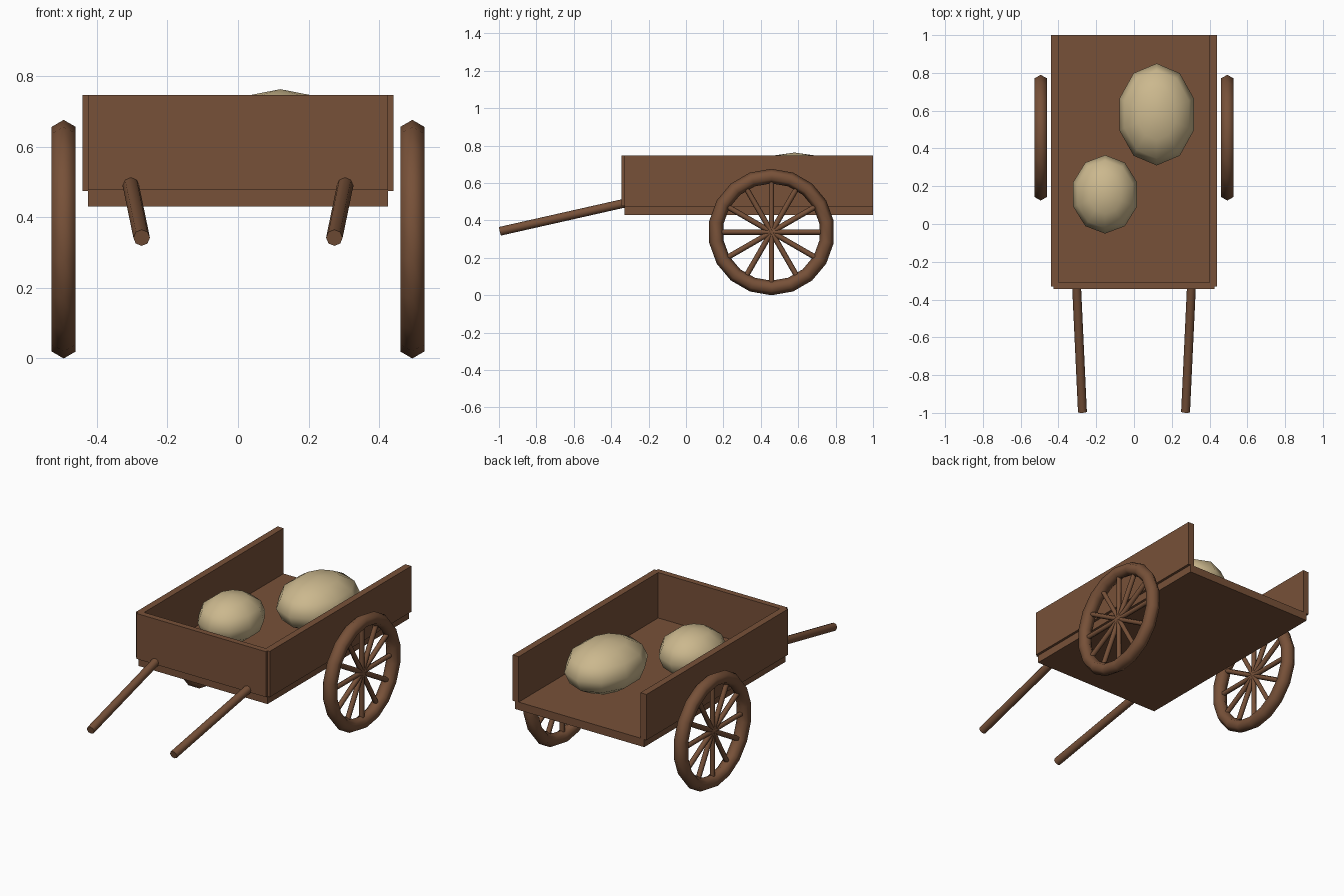
import bpy, bmesh, math
from mathutils import Vector, Matrix

if "Cube" in bpy.data.objects:
    bpy.data.objects.remove(bpy.data.objects["Cube"])


def material(name, rgb):
    m = bpy.data.materials.new(name)
    m.diffuse_color = (*rgb, 1)
    m.use_nodes = True
    m.node_tree.nodes["Principled BSDF"].inputs["Base Color"].default_value = m.diffuse_color
    return m


WOOD = material("brown wood", (0.185, 0.082, 0.040))
SACK = material("pale burlap", (0.60, 0.48, 0.27))


def finish(bm, name, mat, smooth=None):
    bmesh.ops.recalc_face_normals(bm, faces=bm.faces)
    me = bpy.data.meshes.new(name)
    bm.to_mesh(me)
    bm.free()
    me.materials.append(mat)
    ob = bpy.data.objects.new(name, me)
    bpy.context.collection.objects.link(ob)
    if smooth is not None:
        bpy.ops.object.select_all(action='DESELECT')
        ob.select_set(True)
        bpy.context.view_layer.objects.active = ob
        bpy.ops.object.shade_smooth_by_angle(angle=math.radians(smooth))
    return ob


def box(name, lo, hi):
    lo, hi = Vector(lo), Vector(hi)
    bm = bmesh.new()
    bmesh.ops.create_cube(bm, size=1, matrix=Matrix.Translation((lo + hi) / 2)
                          @ Matrix.Diagonal((*(hi - lo), 1)))
    return finish(bm, name, WOOD)


def add_rod(bm, a, b, r, sides):
    a, b = Vector(a), Vector(b)
    rot = (b - a).to_track_quat('Z', 'Y').to_matrix().to_4x4()
    bmesh.ops.create_cone(bm, cap_ends=True, segments=sides, radius1=r, radius2=r,
                          depth=(b - a).length,
                          matrix=Matrix.Translation((a + b) / 2) @ rot)


# Cart bed: floor, front panel and two side panels, open at the back
box("floor", (-0.425, -0.33, 0.43), (0.425, 1.0, 0.477))
box("front_panel", (-0.425, -0.345, 0.477), (0.425, -0.31, 0.747))
for side, s in (("left", -1), ("right", 1)):
    xs = sorted((s * 0.40, s * 0.44))
    box(side + "_panel", (xs[0], -0.33, 0.475), (xs[1], 1.0, 0.747))

    # Pull handles
    bm = bmesh.new()
    add_rod(bm, (s * 0.304, -0.33, 0.492), (s * 0.273, -0.995, 0.342), 0.0235, 8)
    finish(bm, side + "_handle", WOOD, 50)

    # Wheel rim: hexagonal section swept around the hub centre
    cx, cy, cz = s * 0.494, 0.457, 0.338
    major, minor, seg, sec = 0.299, 0.039, 18, 6
    bm = bmesh.new()
    rings = []
    for i in range(seg):
        a = math.pi / 2 + 2 * math.pi * i / seg
        ring = []
        for j in range(sec):
            b = 2 * math.pi * j / sec
            r = major + minor * math.cos(b)
            ring.append(bm.verts.new((cx + minor * math.sin(b),
                                      cy + r * math.cos(a), cz + r * math.sin(a))))
        rings.append(ring)
    for i in range(seg):
        p, q = rings[i], rings[(i + 1) % seg]
        for j in range(sec):
            k = (j + 1) % sec
            bm.faces.new((p[j], p[k], q[k], q[j]))
    finish(bm, side + "_wheel_rim", WOOD, 80)

    # Spokes: six rods crossing the wheel centre
    bm = bmesh.new()
    for i in range(6):
        a = math.pi * i / 6
        d = Vector((0, math.cos(a), math.sin(a))) * 0.29
        c = Vector((cx, cy, cz))
        add_rod(bm, c - d, c + d, 0.0145, 6)
    finish(bm, side + "_wheel_spokes", WOOD, 65)


# Sacks lying on the floor
def sack(name, centre, radii):
    bm = bmesh.new()
    bmesh.ops.create_uvsphere(bm, u_segments=10, v_segments=6, radius=1)
    # turn so that one vertical edge points along +y
    v = max((v.co for v in bm.verts), key=lambda c: math.hypot(c.x, c.y))
    turn = math.pi / 2 - math.atan2(v.y, v.x)
    bmesh.ops.transform(bm, verts=bm.verts, matrix=Matrix.Translation(centre)
                        @ Matrix.Diagonal((*radii, 1)) @ Matrix.Rotation(turn, 4, 'Z'))
    finish(bm, name, SACK, 80)


sack("large_sack", (0.12, 0.58, 0.619), (0.208, 0.27, 0.144))
sack("small_sack", (-0.153, 0.157, 0.607), (0.178, 0.208, 0.135))
